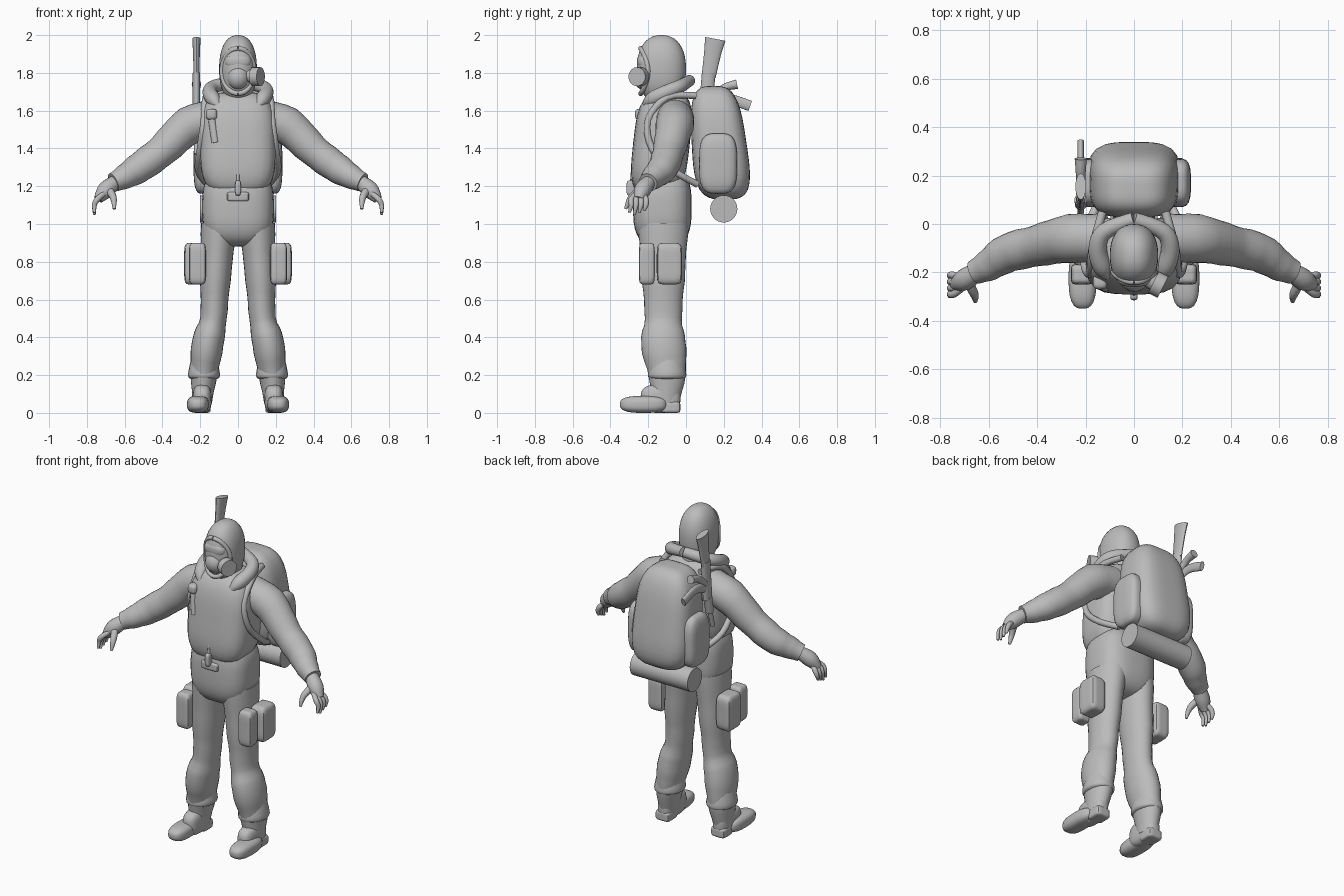
import bpy, bmesh, math
from mathutils import Vector

if "Cube" in bpy.data.objects:
    bpy.data.objects.remove(bpy.data.objects["Cube"], do_unlink=True)

grey = bpy.data.materials.new("plain_grey")
grey.use_nodes = True
colour = (0.5, 0.5, 0.5, 1)
grey.diffuse_color = colour
grey.node_tree.nodes["Principled BSDF"].inputs["Base Color"].default_value = colour
parts = []


def finish(name, bm, mirror):
    """Turn a bmesh into a named part, mirrored left to right if wanted."""
    bmesh.ops.recalc_face_normals(bm, faces=bm.faces)
    mesh = bpy.data.meshes.new(name)
    bm.to_mesh(mesh)
    bm.free()
    mesh.materials.append(grey)
    part = bpy.data.objects.new(name, mesh)
    bpy.context.scene.collection.objects.link(part)
    if mirror:
        part.modifiers.new("mirror", "MIRROR")
    parts.append(part)


def smooth_path(keys, cuts):
    """Catmull-Rom curve through tuples of position and radius."""
    last = len(keys) - 1
    result = []
    for index in range(last):
        before, start, end, after = (
            Vector(keys[min(max(index + shift, 0), last)]) for shift in (-1, 0, 1, 2))
        for step in range(cuts):
            t = step / cuts
            slope = end - before
            bend = 2 * before - 5 * start + 4 * end - after
            twist = 3 * start - before - 3 * end + after
            result.append(start + t * (slope + t * (bend + t * twist)) / 2)
    return result + [Vector(keys[-1])]


def tube(name, keys, depth=1.0, fold=0.0, cuts=4, sides=20, mirror=False):
    """Tube through x, y, z, radius keys; depth widens it front to back, fold ripples it."""
    path = smooth_path(keys, cuts)
    spots = [key.to_3d() for key in path]
    normal = Vector((0, 1, 0))
    bm = bmesh.new()
    rings = []
    for index, spot in enumerate(spots):
        following = spots[min(index + 1, len(spots) - 1)]
        previous = spots[max(index - 1, 0)]
        tangent = (following - previous).normalized()
        normal = (normal - tangent * normal.dot(tangent)).normalized()
        across = tangent.cross(normal)
        radius = path[index][3] * (1 + fold * math.sin(2 * index))
        ring = []
        for side in range(sides):
            angle = math.tau * side / sides
            offset = normal * math.cos(angle) * depth + across * math.sin(angle)
            ring.append(bm.verts.new(spot + radius * offset))
        rings.append(ring)
    for lower, upper in zip(rings, rings[1:]):
        for side in range(sides):
            other = (side + 1) % sides
            bm.faces.new((lower[side], lower[other], upper[other], upper[side]))
    bm.faces.new(rings[0])
    bm.faces.new(rings[-1])
    finish(name, bm, mirror)


def blob(name, low, high, power=2.0, taper=0.0, lean=0.0, mirror=False):
    """Superellipsoid filling a box; power squares it off, taper narrows, lean shears."""
    centre = (Vector(low) + Vector(high)) / 2
    size = (Vector(high) - Vector(low)) / 2
    bm = bmesh.new()
    bmesh.ops.create_uvsphere(bm, u_segments=32, v_segments=24, radius=1)
    for vert in bm.verts:
        unit = vert.co / sum(abs(c) ** power for c in vert.co) ** (1 / power)
        width = 1 + taper * unit.z
        vert.co = centre + size * Vector((0, 0, 0)).length + Vector(
            (size.x * unit.x * width, size.y * unit.y * width + lean * unit.z, size.z * unit.z))
    finish(name, bm, mirror)


# Jacket, hips and trouser legs
blob("jacket", (-.2, -.28, 1.15), (.2, .02, 1.7), power=3.5, lean=.03)
blob("hips", (-.19, -.28, .88), (.19, .03, 1.3), power=3)
tube("leg", [(.1, -.12, 1, .095), (.12, -.12, .7, .08), (.13, -.12, .5, .07),
             (.16, -.12, .37, .085), (.18, -.1, .2, .07), (.19, -.11, .05, .05)],
     depth=1.4, fold=.02, sides=28, mirror=True)
tube("trouser_cuff", [(.18, -.1, .28, .07), (.18, -.1, .2, .085), (.18, -.1, .18, .07)],
     depth=1.2, mirror=True)

# Boots
blob("boot_upper", (.14, -.24, 0), (.24, -.03, .15), power=3, mirror=True)
blob("boot_toe", (.155, -.35, 0), (.27, -.1, .09), power=2.8, mirror=True)
blob("boot_heel", (.145, -.13, 0), (.24, -.03, .06), power=6, mirror=True)

# Sleeves and hands
tube("sleeve", [(.12, -.06, 1.56, .1), (.26, -.06, 1.52, .1), (.4, -.09, 1.39, .085),
                (.52, -.12, 1.3, .08), (.6, -.17, 1.25, .065), (.66, -.2, 1.22, .05)],
     fold=.02, sides=28, mirror=True)
tube("palm", [(.64, -.19, 1.23, .035), (.7, -.23, 1.18, .045), (.74, -.25, 1.13, .025)], mirror=True)
for number, finger in enumerate(("index", "middle", "ring", "little")):
    y = -.29 + number * .026
    tip = 1.05 + .01 * abs(number - 1)
    tube(finger + "_finger", [(.71, y / 2 - .12, 1.16, .014), (.745, y, 1.13, .015),
                              (.76, y, 1.1, .013), (.76, y - .01, tip, .007)], mirror=True)
tube("thumb", [(.69, -.23, 1.19, .022), (.66, -.29, 1.14, .018), (.655, -.32, 1.08, .008)], mirror=True)

# Hooded head, mask and breathing filter
blob("hooded_head", (-.1, -.26, 1.64), (.1, 0, 2), power=2.3)
tube("neck", [(0, -.09, 1.6, .08), (0, -.1, 1.75, .08)])
rim = []
for step in range(9):
    angle = math.pi * step / 8
    across, along = math.sin(angle), math.cos(angle)
    rim.append((.085 * across, -.2 - .04 * along ** 2, 1.81 + .12 * along, .013))
tube("hood_rim", rim, mirror=True)
blob("goggle_lens", (-.07, -.26, 1.82), (.07, -.18, 1.9), power=2.5)
blob("mask_muzzle", (-.06, -.28, 1.71), (.06, -.16, 1.84))
tube("filter_hose", [(.03, -.21, 1.79, .03), (.08, -.24, 1.78, .035)])
tube("filter_canister", [(.08, -.24, 1.78, .05), (.12, -.26, 1.78, .05)], cuts=1)

# Thick collar, zip and belt front
tube("collar", [(0, .02, 1.76, .03), (.12, -.03, 1.73, .035), (.15, -.1, 1.7, .038),
                (.13, -.18, 1.66, .038), (.1, -.22, 1.62, .015)], mirror=True)
tube("zip_strip", [(0, -.29, 1.2, .008), (0, -.275, 1.35, .008), (0, -.23, 1.55, .008)])
blob("zip_pull", (-.015, -.315, 1.15), (.015, -.27, 1.23), power=4)
blob("belt_front", (-.06, -.29, 1.12), (.06, -.22, 1.17), power=6)

# Shoulder straps and chest lamp
tube("shoulder_strap", [(.13, .05, 1.68, .018), (.17, -.1, 1.67, .018), (.18, -.2, 1.55, .018),
                        (.2, -.18, 1.4, .018), (.21, -.06, 1.28, .018), (.16, .06, 1.21, .018)],
     mirror=True)
tube("chest_lamp", [(-.12, -.26, 1.43, .02), (-.14, -.24, 1.57, .02)])
blob("lamp_head", (-.17, -.27, 1.55), (-.11, -.21, 1.61), power=3)

# Thigh pouches
blob("front_thigh_pouch", (.17, -.25, .68), (.26, -.165, .9), power=6, mirror=True)
blob("rear_thigh_pouch", (.185, -.155, .68), (.285, -.02, .9), power=6, mirror=True)

# Backpack, side pouches and bedroll
blob("backpack", (-.185, .03, 1.13), (.185, .32, 1.73), power=3.5, taper=-.1, lean=-.03)
blob("side_pouch", (.13, .07, 1.16), (.235, .27, 1.48), power=3.5, mirror=True)
tube("bedroll", [(-.2, .2, 1.08, .072), (.2, .2, 1.08, .072)], sides=28)

# Rifle stowed stock upward beside the backpack
side = -.22
tube("rifle_stock", [(side, .155, 1.98, .022), (side, .14, 1.9, .018), (side, .12, 1.78, .015)], depth=2.5)
tube("rifle_receiver", [(side, .12, 1.8, .02), (side, .1, 1.56, .02)], depth=1.8)
tube("rifle_grip", [(side, .12, 1.66, .02), (side, .2, 1.72, .02), (side, .27, 1.74, .025)])
tube("rifle_magazine", [(side, .11, 1.63, .014), (side, .22, 1.66, .014), (side, .34, 1.625, .014)], depth=2)
tube("rifle_handguard", [(side, .1, 1.57, .026), (side, .08, 1.47, .024)])
tube("rifle_barrel", [(side, .08, 1.48, .014), (side, .05, 1.37, .014)])

# Smooth shading with crisp edges
bpy.ops.object.select_all(action="DESELECT")
for part in parts:
    part.select_set(True)
bpy.context.view_layer.objects.active = parts[0]
bpy.ops.object.shade_smooth_by_angle(angle=math.radians(40))
